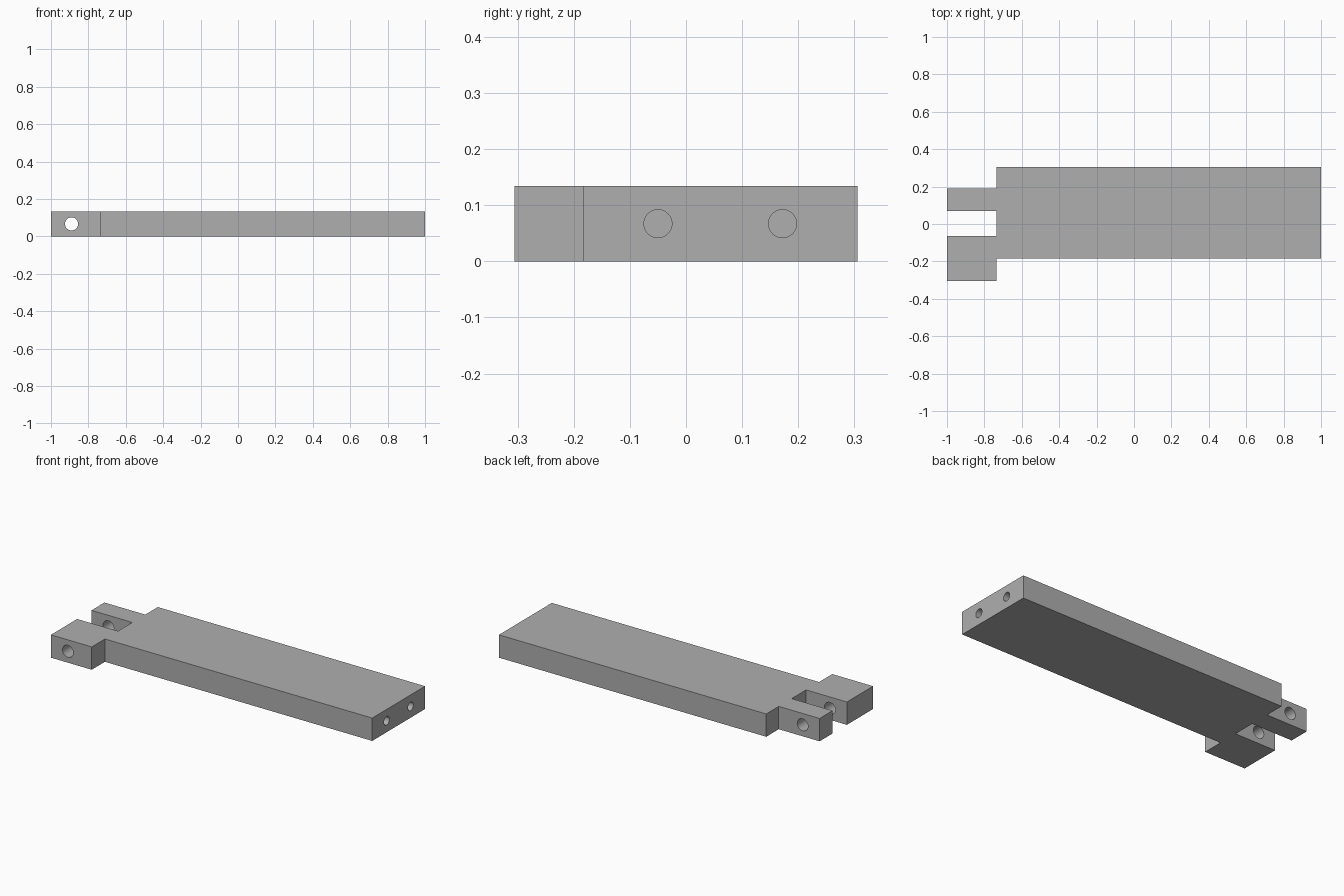
import bpy, bmesh, math
from mathutils import Vector

cube = bpy.data.objects.get("Cube")
if cube:
    bpy.data.objects.remove(cube, do_unlink=True)

THICK = 0.134
MID = THICK / 2

grey = bpy.data.materials.new("plain grey")
grey.use_nodes = True
colour = (0.43, 0.43, 0.43, 1)
grey.diffuse_color = colour
grey.node_tree.nodes["Principled BSDF"].inputs["Base Color"].default_value = colour


def add_object(name, bm):
    bmesh.ops.recalc_face_normals(bm, faces=bm.faces[:])
    mesh = bpy.data.meshes.new(name)
    bm.to_mesh(mesh)
    bm.free()
    mesh.materials.append(grey)
    obj = bpy.data.objects.new(name, mesh)
    bpy.context.collection.objects.link(obj)
    return obj


def extruded_plate(name, outline):
    bm = bmesh.new()
    face = bm.faces.new([bm.verts.new((x, y, 0)) for x, y in outline])
    grown = bmesh.ops.extrude_face_region(bm, geom=[face])["geom"]
    verts = [g for g in grown if isinstance(g, bmesh.types.BMVert)]
    bmesh.ops.translate(bm, verts=verts, vec=(0, 0, THICK))
    return add_object(name, bm)


def drill(target, name, centre, axis, radius, length):
    """Cut a round hole, centred on a point and running along an axis."""
    bm = bmesh.new()
    bmesh.ops.create_cone(bm, cap_ends=True, segments=48, radius1=radius,
                          radius2=radius, depth=length)
    cutter = add_object(name, bm)
    cutter.rotation_euler = Vector(axis).to_track_quat("Z", "Y").to_euler()
    cutter.location = centre
    cutter.hide_render = True
    cutter.hide_set(True)
    cutter.display_type = "WIRE"
    mod = target.modifiers.new(name, "BOOLEAN")
    mod.operation = "DIFFERENCE"
    mod.solver = "EXACT"
    mod.object = cutter


# Plate with a narrow rear prong and a wide, offset front prong
shoulder = -0.735
plate = extruded_plate("forked_plate", [
    (1, -0.184), (1, 0.306), (shoulder, 0.306),
    (shoulder, 0.19), (-1, 0.19), (-1, 0.07), (shoulder, 0.07),
    (shoulder, -0.063), (-1, -0.063), (-1, -0.306),
    (shoulder, -0.306), (shoulder, -0.184)])

# Pin hole through both prongs
drill(plate, "pin_hole_cutter", (-0.89, 0, MID), (0, 1, 0), 0.035, 1)

# Pair of blind holes in the end face
for side, y in (("front", -0.05), ("rear", 0.172)):
    drill(plate, side + "_end_hole_cutter", (1, y, MID), (1, 0, 0), 0.025, 0.5)

# Smooth hole walls, sharp plate edges
bpy.ops.object.select_all(action="DESELECT")
bpy.context.view_layer.objects.active = plate
plate.select_set(True)
for mod in list(plate.modifiers):
    bpy.ops.object.modifier_apply(modifier=mod.name)
bpy.ops.object.shade_smooth_by_angle(angle=math.radians(30))
for obj in list(bpy.data.objects):
    if obj.name.endswith("_cutter"):
        bpy.data.objects.remove(obj, do_unlink=True)
